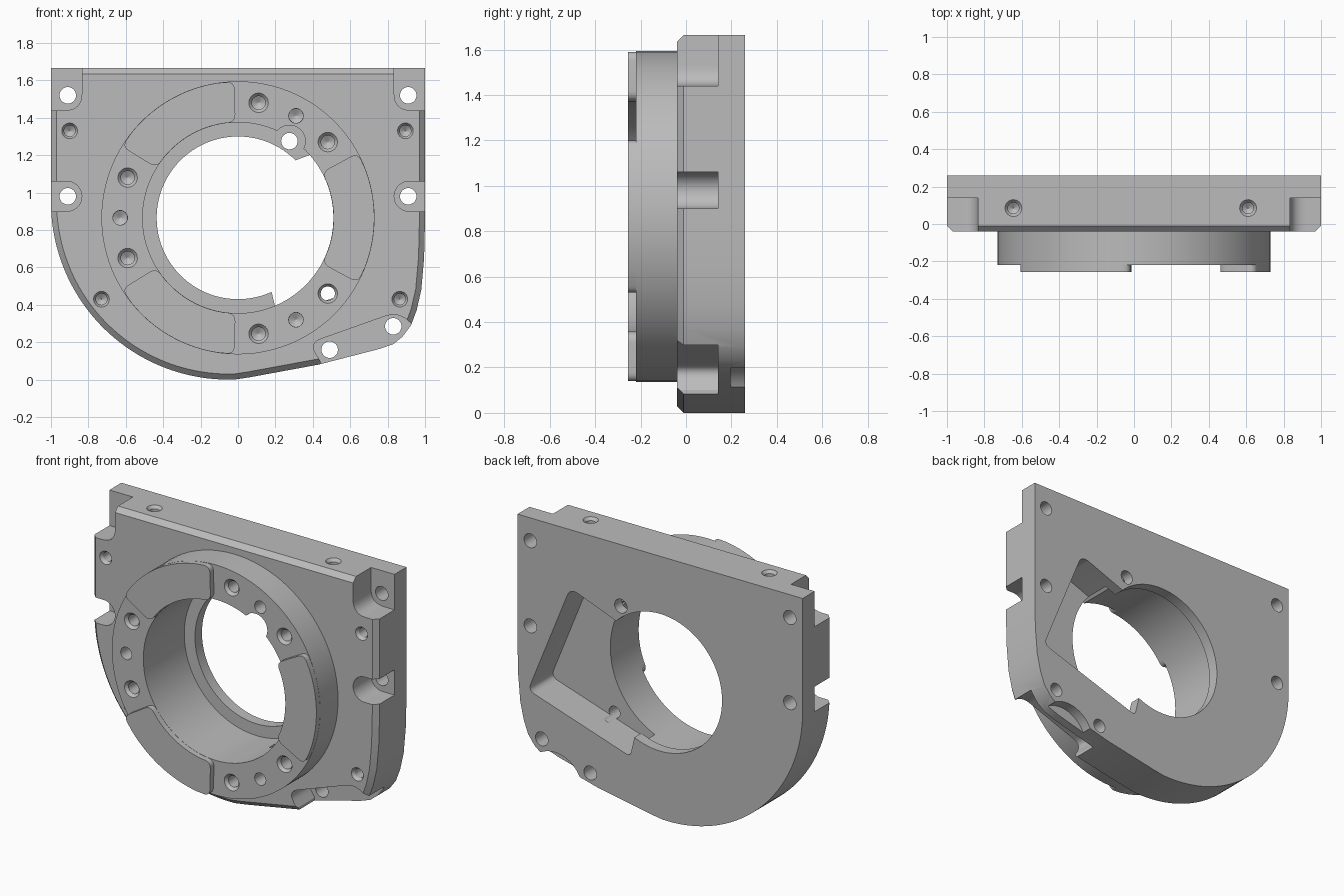
import bpy, bmesh
from math import sin, cos, pi, radians
from mathutils import Vector, Matrix

cube = bpy.data.objects.get("Cube")
if cube:
    bpy.data.objects.remove(cube)

grey = bpy.data.materials.new("machined_grey")
grey.use_nodes = True
COLOUR = (0.5, 0.5, 0.5, 1)
grey.diffuse_color = COLOUR
grey.node_tree.nodes["Principled BSDF"].inputs["Base Color"].default_value = COLOUR

AXIS = 0.865                      # height of the bore axis
FRONT, BACK, RING, PAD = -0.04, 0.26, -0.22, -0.256
LUG = 0.14                        # seat depth of the mounting lugs


def finish(name, bm):
    bmesh.ops.recalc_face_normals(bm, faces=bm.faces[:])
    mesh = bpy.data.meshes.new(name)
    bm.to_mesh(mesh)
    bm.free()
    mesh.materials.append(grey)
    obj = bpy.data.objects.new(name, mesh)
    bpy.context.scene.collection.objects.link(obj)
    return obj


def arc(cx, cz, r, a0, a1, n):
    steps = [radians(a0 + (a1 - a0) * i / n) for i in range(n + 1)]
    return [(cx + r * cos(a), cz + r * sin(a)) for a in steps]


def fillet(points):
    """Round the corners that carry a third value, the radius."""
    out = []
    for i, p in enumerate(points):
        if len(p) == 2:
            out.append(p)
            continue
        c = Vector(p[:2])
        a = c + (Vector(points[i - 1][:2]) - c).normalized() * p[2]
        b = c + (Vector(points[(i + 1) % len(points)][:2]) - c).normalized() * p[2]
        for k in range(9):
            t = k / 8
            q = a.lerp(c, t).lerp(c.lerp(b, t), t)
            out.append((q.x, q.y))
    return out


def prism(name, points, y0, y1, chamfer=0):
    bm = bmesh.new()
    face = bm.faces.new([bm.verts.new((x, y0, z)) for x, z in fillet(points)])
    edges = face.edges[:]
    ext = bmesh.ops.extrude_face_region(bm, geom=[face], use_keep_orig=True)
    moved = [v for v in ext["geom"] if isinstance(v, bmesh.types.BMVert)]
    bmesh.ops.translate(bm, verts=moved, vec=(0, y1 - y0, 0))
    if chamfer:
        bmesh.ops.recalc_face_normals(bm, faces=bm.faces[:])
        bmesh.ops.bevel(bm, geom=edges, offset=chamfer, segments=1, affect="EDGES")
    return finish(name, bm)


def turned(name, x, z, profile, n=32, matrix=None):
    """Solid of revolution along y from (radius, y) pairs."""
    bm = bmesh.new()
    rings = [[bm.verts.new((x + r * cos(2 * pi * i / n), y, z + r * sin(2 * pi * i / n)))
              for i in range(n)] for r, y in profile]
    for a, b in zip(rings, rings[1:]):
        for i in range(n):
            j = (i + 1) % n
            bm.faces.new((a[i], a[j], b[j], b[i]))
    bm.faces.new(rings[0])
    bm.faces.new(rings[-1])
    if matrix:
        bm.transform(matrix)
    return finish(name, bm)


def blind(y, sink=0.052, r=0.036, depth=0.14):
    """Drilled hole profile with a countersink and a conical tip."""
    return [(sink, y - 0.05), (sink, y), (r, y + 0.018), (r, y + depth), (0.002, y + depth + 0.02)]


# Plate with a rounded lower left, a sloped foot and a chamfered front edge
outline = [(-1, 1.665), (1, 1.665), (1, 0.85), (0.995, 0.65), (0.98, 0.48), (0.955, 0.37),
           (0.925, 0.29), (0.88, 0.23), (0.83, 0.19), (0.76, 0.165), (0.43, 0.08), (0.06, 0.012)]
outline += arc(-0.05, 0.95, 0.95, 272, 180, 40)
housing = prism("housing", outline, FRONT, BACK, 0.03)

# Raised ring
ring = turned("ring_blank", 0, AXIS, [(0.73, RING), (0.73, 0.0)], 96)

cutters = []
cut = cutters.append

# Stepped bore and the pocket behind it
cut(turned("bore", 0, AXIS, [(0.51, -0.4), (0.51, 0.19), (0.435, 0.19), (0.435, 0.4)], 96))
cut(prism("pocket", [(0.17, 1.12), (0.63, 1.295, 0.06), (0.925, 0.57, 0.05),
                     (0.21, 0.34, 0.03), (0.17, 0.51), (0.1, 0.8)], 0.03, 0.4))

# Lug seats at the corners, sides and foot
for s in (-1, 1):
    cut(prism("corner_seat", [(s * 0.835, 1.8), (s * 0.835, 1.44, 0.09), (s * 1.1, 1.44),
                              (s * 1.1, 1.8)], -0.2, LUG))
    slot = [(s * x, z) for x, z in arc(0.915, 0.98, 0.08, 90, 270, 16)]
    cut(prism("side_seat", slot + [(s * 1.1, 0.90), (s * 1.1, 1.06)], -0.2, LUG))
cut(prism("foot_seat", [(0.44, -0.1), (0.44, 0.1), (0.38, 0.195, 0.07), (0.86, 0.365, 0.08),
                        (0.925, 0.3), (1.1, 0.28), (1.1, -0.1)], -0.2, LUG))
cut(turned("foot_scallop", 0.74, 0.03, [(0.195, 0.195), (0.195, 0.4)], 64))

# Through holes
for x, z in ((-0.91, 1.52), (0.91, 1.52), (-0.91, 0.98), (0.91, 0.98),
             (0.49, 0.16), (0.83, 0.285), (0.275, 1.275)):
    cut(turned("through_hole", x, z, [(0.044, -0.4), (0.044, 0.4)]))
cut(turned("ring_relief", 0.275, 1.275, [(0.085, -0.4), (0.085, 0.19)]))
cut(turned("pocket_hole", 0.48, 0.46, [(0.052, -0.3), (0.052, RING), (0.038, -0.2), (0.038, 0.1)]))

# Tapped holes in the plate, the ring and the top edge
for x, z in ((-0.9, 1.33), (0.895, 1.33), (-0.73, 0.43), (0.865, 0.43)):
    cut(turned("plate_hole", x, z, blind(FRONT, 0.042, 0.03)))
for x, z in ((0.11, 1.48), (0.48, 1.27), (-0.59, 1.08), (-0.59, 0.65), (0.11, 0.245)):
    cut(turned("ring_hole", x, z, blind(RING)))
for x, z in ((0.31, 1.41), (-0.63, 0.865), (0.31, 0.32)):
    cut(turned("dowel_hole", x, z, blind(RING, 0.039, 0.038)))
for x in (-0.645, 0.61):
    turn = Matrix.Translation((x, 0.085, 1.665)) @ Matrix.Rotation(radians(-90), 4, "X")
    cut(turned("top_hole", 0, 0, blind(0, 0.045, 0.03, 0.09), 32, turn))

# Join the ring to the plate, cut everything, then drop the helpers
for helper, mode in [(ring, "UNION")] + [(c, "DIFFERENCE") for c in cutters]:
    helper.hide_render = True
    mod = housing.modifiers.new(helper.name, "BOOLEAN")
    mod.object, mod.operation, mod.solver = helper, mode, "EXACT"
graph = bpy.context.evaluated_depsgraph_get()
result = bpy.data.meshes.new_from_object(housing.evaluated_get(graph))
housing.modifiers.clear()
housing.data = result
for helper in [ring] + cutters:
    bpy.data.objects.remove(helper)

# Three raised pads on the ring
parts = [housing]
for i, name in enumerate(("left_pad", "upper_pad", "lower_pad")):
    mid = 120 * i
    outer = arc(0, AXIS, 0.729, mid - 28.5, mid + 28.5, 24)
    inner = arc(0, AXIS, 0.511, mid + 28.5, mid - 28.5, 24)
    for side in (outer, inner):
        corners = side[0] + (0.045,), side[-1] + (0.045,)
        side[:] = [corners[0]] + side[3:-3] + [corners[1]]
    parts.append(prism(name, outer + inner, PAD, RING + 0.01))

# Smooth the curved walls and keep the edges sharp
bpy.ops.object.select_all(action="DESELECT")
for part in parts:
    part.select_set(True)
bpy.context.view_layer.objects.active = housing
bpy.ops.object.shade_smooth_by_angle(angle=radians(25))
